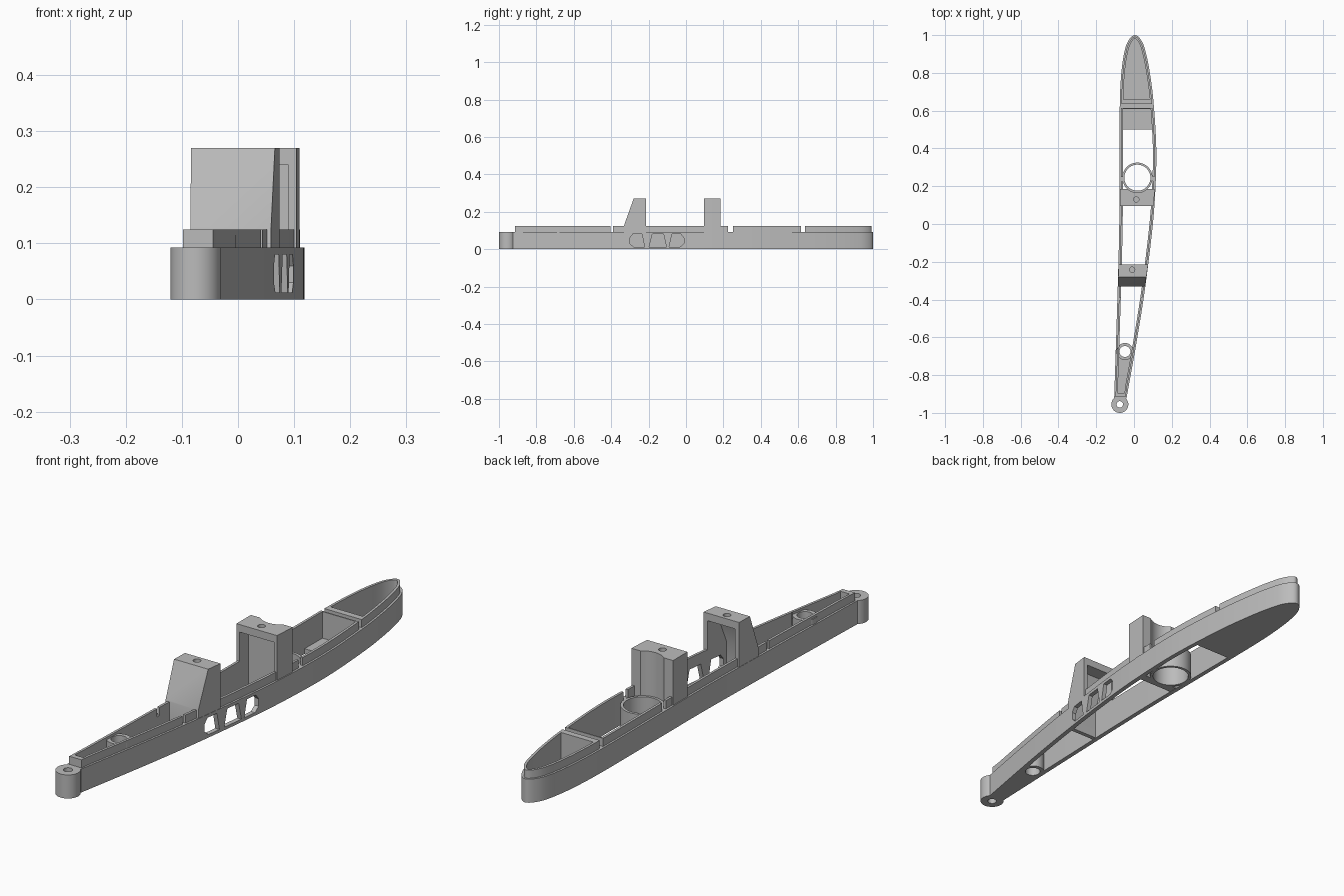
import bpy, bmesh, math
from mathutils import Vector

old = bpy.data.objects.get("Cube")
if old:
    bpy.data.objects.remove(old, do_unlink=True)

grey = bpy.data.materials.new("plain_grey")
grey.use_nodes = True
COLOUR = (0.5, 0.5, 0.5, 1)
grey.diffuse_color = COLOUR
grey.node_tree.nodes["Principled BSDF"].inputs["Base Color"].default_value = COLOUR

RIM, LIP, TOP, FLOOR = 0.093, 0.125, 0.27, 0.02


def prism(name, pts, lo, hi, axis="z"):
    """Extrude a 2D polygon along z (x, y points) or along x (y, z points)."""
    def place(p, t):
        return (p[0], p[1], t) if axis == "z" else (t, p[0], p[1])
    bm = bmesh.new()
    a = [bm.verts.new(place(p, lo)) for p in pts]
    b = [bm.verts.new(place(p, hi)) for p in pts]
    bm.faces.new(a)
    bm.faces.new(b)
    for i in range(len(pts)):
        j = (i + 1) % len(pts)
        bm.faces.new((a[i], a[j], b[j], b[i]))
    bmesh.ops.recalc_face_normals(bm, faces=bm.faces)
    mesh = bpy.data.meshes.new(name)
    bm.to_mesh(mesh)
    bm.free()
    mesh.materials.append(grey)
    obj = bpy.data.objects.new(name, mesh)
    bpy.context.collection.objects.link(obj)
    return obj


def disc(centre, r, lo, hi, name="cutter", n=48):
    ring = [(centre[0] + r * math.cos(math.tau * i / n),
             centre[1] + r * math.sin(math.tau * i / n)) for i in range(n)]
    return prism(name, ring, lo, hi)


def slab(y0, y1, lo, hi):
    return prism("cutter", [(-1, y0), (1, y0), (1, y1), (-1, y1)], lo, hi)


def combine(obj, other, operation="DIFFERENCE"):
    """Apply a boolean and discard the helper object."""
    mod = obj.modifiers.new("bool", "BOOLEAN")
    mod.operation, mod.object, mod.solver = operation, other, "EXACT"
    bpy.context.view_layer.update()
    graph = bpy.context.evaluated_depsgraph_get()
    mesh = bpy.data.meshes.new_from_object(obj.evaluated_get(graph))
    obj.modifiers.clear()
    obj.data = mesh
    bpy.data.objects.remove(other, do_unlink=True)
    return obj


# Plan outline: up the left side, round the nose, back down the right side
KEYS = [(-0.04, -0.925), (0.018, -0.6), (0.06, -0.33), (0.1, 0), (0.114, 0.2),
        (0.118, 0.4), (0.103, 0.65), (0.084, 0.8), (0.062, 0.91), (0.04, 0.97),
        (0.005, 1), (-0.03, 0.97), (-0.051, 0.91), (-0.067, 0.8),
        (-0.075, 0.65), (-0.077, 0.3), (-0.078, 0), (-0.086, -0.33),
        (-0.105, -0.925)]


def spline(keys, steps=6):
    k = [Vector(p) for p in keys]
    k = [2 * k[0] - k[1]] + k + [2 * k[-1] - k[-2]]
    out = []
    for a, b, c, d in zip(k, k[1:], k[2:], k[3:]):
        # tangents scaled by chord length keep uneven spacing smooth
        chord = (c - b).length
        m0 = (c - a).normalized() * chord
        m1 = (d - b).normalized() * chord
        for s in range(steps):
            t = s / steps
            out.append(b * (2*t**3 - 3*t*t + 1) + m0 * (t**3 - 2*t*t + t)
                       + c * (3*t*t - 2*t**3) + m1 * (t**3 - t*t))
    return out + [k[-2]]


OUTLINE = spline(KEYS)


def inset(d):
    out = []
    for i, p in enumerate(OUTLINE):
        t = OUTLINE[(i + 1) % len(OUTLINE)] - OUTLINE[i - 1]
        out.append(p + Vector((-t.y, t.x)).normalized() * d)
    return out


def clip(poly, y0, y1):
    """Keep the part of a polygon between two y values."""
    for limit, sign in ((y0, 1), (y1, -1)):
        kept = []
        for p, q in zip(poly, poly[1:] + poly[:1]):
            a, b = (p.y - limit) * sign, (q.y - limit) * sign
            if a >= 0:
                kept.append(p)
            if a * b < 0:
                kept.append(p.lerp(q, a / (a - b)))
        poly = kept
    return poly


INNER = inset(0.018)
MAIN_RING, TAIL_RING, BOSS = (0.018, 0.245), (-0.048, -0.675), (-0.075, -0.955)

# Frame: outer wall with a stepped lip, hollowed into compartments
frame = prism("frame", OUTLINE, 0, RIM)
combine(frame, prism("lip", clip(inset(0.008), -0.915, 1), 0.01, LIP), "UNION")
for y0, y1, z in ((0.66, 1, FLOOR), (0.4, 0.61, FLOOR),
                  (-0.66, 0.5, -0.1), (-0.895, -0.65, FLOOR)):
    combine(frame, prism("cutter", clip(INNER, y0, y1), z, 0.3))
for y0, y1 in ((-0.405, -0.39), (0.225, 0.25), (0.615, 0.635)):
    combine(frame, slab(y0, y1, RIM, 0.3))
combine(frame, disc(TAIL_RING, 0.03, -0.1, 0.3))

# Three windows in the left wall
WINDOWS = [
    [(-0.3, 0.03), (-0.28, 0.012), (-0.222, 0.012), (-0.235, 0.08), (-0.285, 0.08), (-0.3, 0.06)],
    [(-0.197, 0.012), (-0.105, 0.012), (-0.12, 0.08), (-0.18, 0.08)],
    [(-0.09, 0.012), (-0.032, 0.012), (-0.012, 0.03), (-0.012, 0.06), (-0.027, 0.08), (-0.075, 0.08)]]


def cut_windows(obj):
    for shape in WINDOWS:
        combine(obj, prism("cutter", shape, 0.01, 0.3, "x"))


cut_windows(frame)

# Rings and tail boss
main_ring = disc(MAIN_RING, 0.08, 0, RIM, "main_ring", 64)
combine(main_ring, disc(MAIN_RING, 0.069, -0.1, 0.3, n=64))
tail_ring = disc(TAIL_RING, 0.045, 0, 0.115, "tail_ring")
combine(tail_ring, disc(TAIL_RING, 0.029, -0.1, 0.3))
tail_boss = disc(BOSS, 0.045, 0, RIM, "tail_boss")
combine(tail_boss, disc(BOSS, 0.017, -0.1, 0.3))

# Front post: hollow block scooped to follow the main ring
front_post = prism("front_post", clip(inset(0.004), 0.095, 0.185), 0.001, TOP)
combine(front_post, prism("cutter", clip(INNER, 0, 0.15), -0.1, 0.24))
combine(front_post, disc(MAIN_RING, 0.079, -0.1, 0.5, n=64))
combine(front_post, disc((0.012, 0.13), 0.014, 0.25, 0.5))

# Rear post: sloped hollow block, open towards the front post
rear_post = prism("rear_post", clip(inset(0.001), -0.4, -0.1), 0.001, TOP)
side = [(-0.332, -0.1), (-0.332, LIP), (-0.28, 0.5 * TOP + 0.135),
        (-0.28, 0.5), (-0.215, 0.5), (-0.215, -0.1)]
combine(rear_post, prism("cutter", side, -1, 1, "x"), "INTERSECT")
hollow = prism("cutter", clip(INNER, -0.4, 0), -0.1, 0.24)
side = [(-0.315, -0.2), (-0.315, LIP), (-0.268, 0.245), (-0.2, 0.245), (-0.2, -0.2)]
combine(hollow, prism("cutter", side, -1, 1, "x"), "INTERSECT")
combine(rear_post, hollow)
combine(rear_post, disc((-0.01, -0.242), 0.014, 0.25, 0.5))
cut_windows(rear_post)

# Smooth the curved walls, keep the corners crisp
bpy.ops.object.select_all(action="DESELECT")
for part in (frame, main_ring, tail_ring, tail_boss, front_post, rear_post):
    part.select_set(True)
    bpy.context.view_layer.objects.active = part
bpy.ops.object.shade_smooth_by_angle(angle=math.radians(30))
